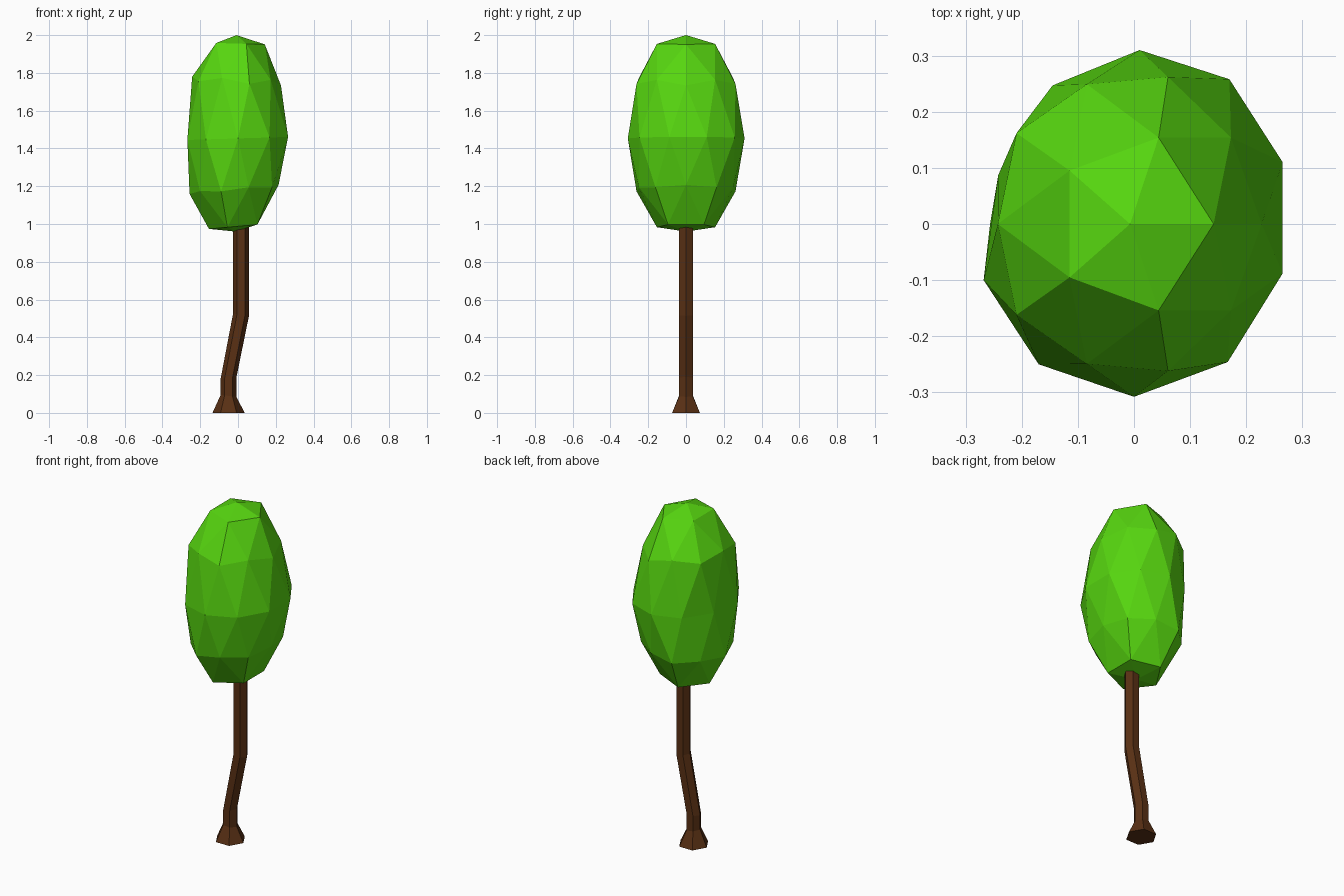
import bpy, bmesh, math

if "Cube" in bpy.data.objects:
    bpy.data.objects.remove(bpy.data.objects["Cube"])


def material(name, color):
    m = bpy.data.materials.new(name)
    m.diffuse_color = (*color, 1)
    m.use_nodes = True
    m.node_tree.nodes["Principled BSDF"].inputs["Base Color"].default_value = m.diffuse_color
    return m


def finish(name, bm, mat):
    bmesh.ops.recalc_face_normals(bm, faces=bm.faces)
    me = bpy.data.meshes.new(name)
    bm.to_mesh(me)
    bm.free()
    me.materials.append(mat)
    ob = bpy.data.objects.new(name, me)
    bpy.context.collection.objects.link(ob)
    return ob


# Trunk: hexagonal rings (centre x, z, radius, tilt) lofted along a bent path
rings_spec = [(-0.05, 0.0, 0.085, 0), (-0.05, 0.09, 0.042, -0.12),
              (-0.05, 0.185, 0.042, 0.12), (0.016, 0.52, 0.042, -0.15),
              (0.016, 1.04, 0.042, 0)]
bm = bmesh.new()
rings = []
for cx, z, r, tilt in rings_spec:
    ring = []
    for k in range(6):
        a = math.radians(60 * k)
        x = r * math.cos(a)
        ring.append(bm.verts.new((cx + x, r * math.sin(a), z + tilt * x)))
    rings.append(ring)
for lo, hi in zip(rings, rings[1:]):
    for k in range(6):
        j = (k + 1) % 6
        bm.faces.new((lo[k], lo[j], hi[j], hi[k]))
bm.faces.new(rings[0][::-1])
bm.faces.new(rings[-1])
finish("trunk", bm, material("bark", (0.1, 0.03, 0.007)))

# Foliage: stretched icosphere; each level gets (sphere z, height, x shift, tilt)
levels = [(1, 2.0, -0.007, 0), (0.851, 1.955, 0, -0.03),
          (0.526, 1.77, -0.013, -0.04), (0.447, 1.745, -0.014, -0.05),
          (0, 1.453, 0, 0.03),
          (-0.447, 1.18, -0.015, 0.08), (-0.526, 1.19, -0.015, 0.08),
          (-0.851, 0.988, -0.012, 0.09), (-1, 0.96, -0.015, 0)]
# Slightly irregular widest ring, starting at 18 degrees in 36 degree steps
equator = [(0.265, 0.11), (0.17, 0.258), (0.01, 0.31), (-0.145, 0.247),
           (-0.242, 0.087), (-0.268, -0.1), (-0.17, -0.25), (0, -0.308),
           (0.167, -0.246), (0.265, -0.088)]
bm = bmesh.new()
bmesh.ops.create_icosphere(bm, subdivisions=2, radius=1)
for v in bm.verts:
    sz, z, shift, tilt = min(levels, key=lambda l: abs(l[0] - v.co.z))
    x, y = 0.27 * v.co.x + shift, 0.308 * v.co.y
    if sz == 0:
        k = round((math.degrees(math.atan2(v.co.y, v.co.x)) - 18) / 36) % 10
        x, y = equator[k]
    v.co = (x, y, z + tilt * x)
finish("foliage", bm, material("leaves", (0.095, 0.68, 0.005)))
